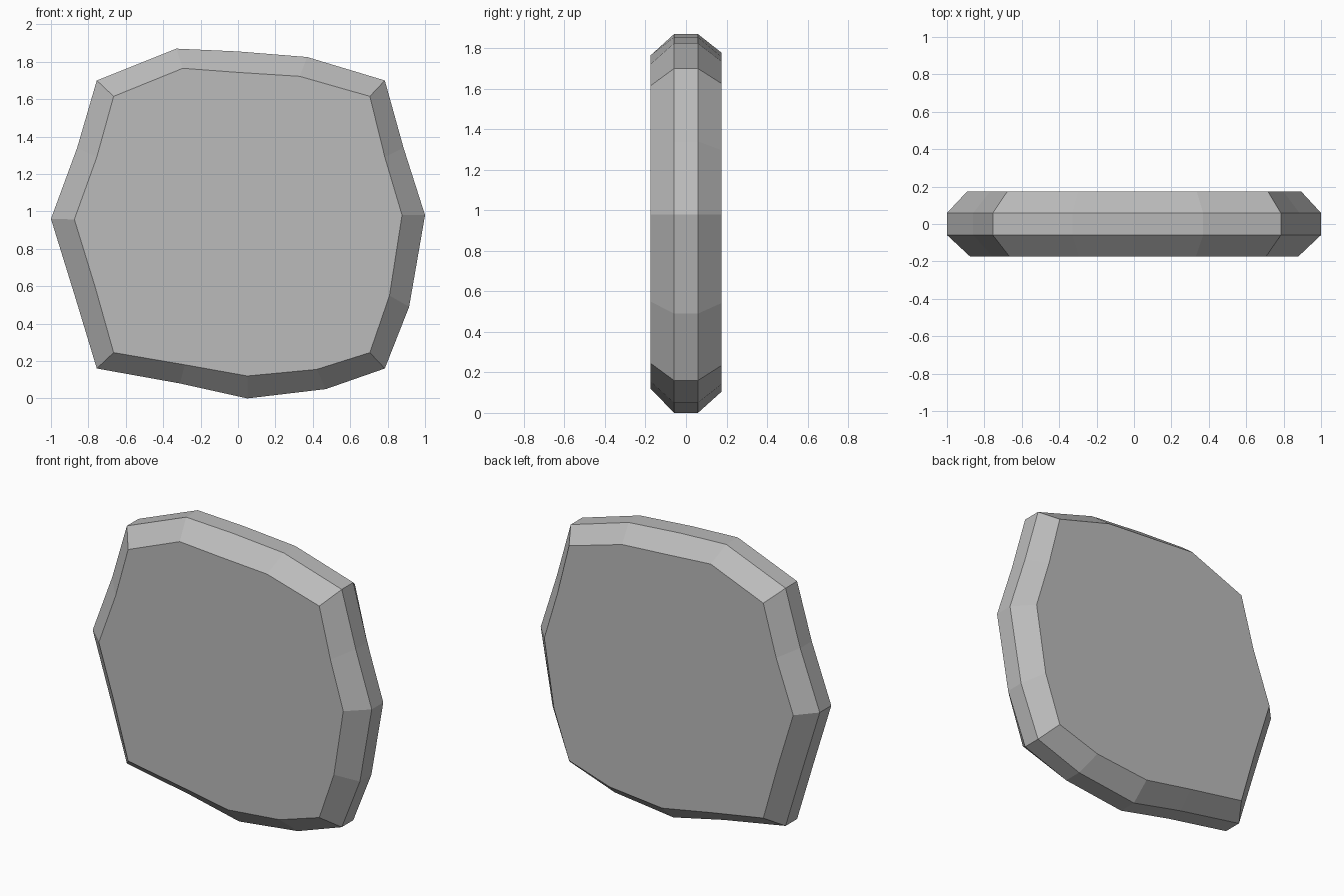
import bpy
import bmesh
from mathutils import Vector

# Remove the default object
default = bpy.data.objects.get("Cube")
if default:
    bpy.data.objects.remove(default, do_unlink=True)


def make_material(name, colour):
    material = bpy.data.materials.new(name)
    material.use_nodes = True
    material.diffuse_color = colour
    material.node_tree.nodes["Principled BSDF"].inputs["Base Color"].default_value = colour
    return material


# Matching (x, z) outlines: the widest rim, and the flat front face inside it
RIM = [(-.755, 1.7), (-.33, 1.87), (0, 1.855), (.37, 1.825), (.785, 1.7),
       (.885, 1.34), (1, .98), (.915, .49), (.785, .16), (.47, .05),
       (.05, 0), (-.31, .08), (-.755, .16), (-.87, .54), (-1, .96), (-.86, 1.34)]
FACE = [(-.665, 1.615), (-.295, 1.765), (0, 1.743), (.33, 1.722), (.705, 1.615),
        (.785, 1.29), (.877, .98), (.81, .55), (.705, .245), (.42, .155),
        (.05, .12), (-.285, .18), (-.665, .245), (-.765, .6), (-.875, .957), (-.755, 1.29)]
HALF_DEPTH = .175
HALF_RIM = .059
BACK_INSET = .87    # the back chamfer is a little narrower than the front one


def add_loop(bm, y, inset):
    """Add one closed ring of points, blended from the rim towards the face."""
    ring = []
    for rim, face in zip(RIM, FACE):
        x, z = Vector(rim).lerp(Vector(face), inset)
        ring.append(bm.verts.new((x, y, z)))
    return ring


def bridge(bm, first, second):
    count = len(first)
    for i in range(count):
        j = (i + 1) % count
        bm.faces.new((first[i], first[j], second[j], second[i]))


# Chamfered slab: front face, front chamfer, flat rim, back chamfer, back face
bm = bmesh.new()
rings = [add_loop(bm, -HALF_DEPTH, 1), add_loop(bm, -HALF_RIM, 0),
         add_loop(bm, HALF_RIM, 0), add_loop(bm, HALF_DEPTH, BACK_INSET)]
for first, second in zip(rings, rings[1:]):
    bridge(bm, first, second)
bm.faces.new(rings[0])
bm.faces.new(rings[-1])
bmesh.ops.recalc_face_normals(bm, faces=bm.faces)

mesh = bpy.data.meshes.new("stone_slab")
bm.to_mesh(mesh)
bm.free()
mesh.materials.append(make_material("stone grey", (.5, .5, .5, 1)))
slab = bpy.data.objects.new("stone_slab", mesh)
bpy.context.collection.objects.link(slab)
